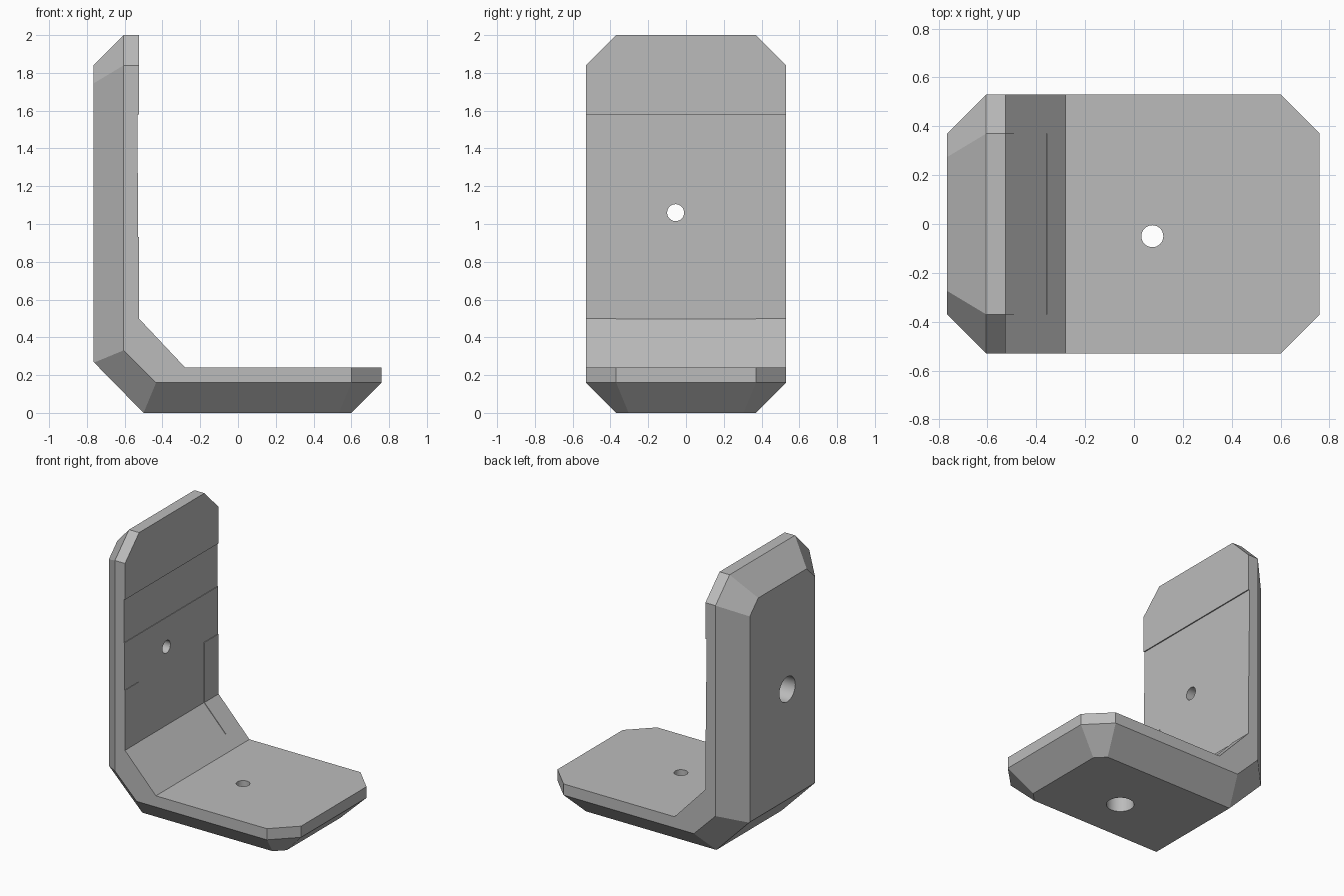
import bpy, bmesh, math
from mathutils import Vector, Matrix

cube = bpy.data.objects.get("Cube")
if cube:
    bpy.data.objects.remove(cube, do_unlink=True)

HALF, FLAT, CUT = 0.53, 0.37, 0.16   # half width, flat half width, chamfer size
R2 = math.sqrt(2)

grey = bpy.data.materials.new("plain grey")
grey.use_nodes = True
colour = (0.5, 0.5, 0.5, 1)
grey.diffuse_color = colour
grey.node_tree.nodes["Principled BSDF"].inputs["Base Color"].default_value = colour


def add_object(name, bm):
    bmesh.ops.recalc_face_normals(bm, faces=bm.faces)
    mesh = bpy.data.meshes.new(name)
    bm.to_mesh(mesh)
    bm.free()
    mesh.materials.append(grey)
    obj = bpy.data.objects.new(name, mesh)
    bpy.context.collection.objects.link(obj)
    return obj


def prism(profile, half):
    """Extrude an x-z profile across y from -half to half."""
    bm = bmesh.new()
    face = bm.faces.new([bm.verts.new((x, -half, z)) for x, z in profile])
    ext = bmesh.ops.extrude_face_region(bm, geom=[face])
    verts = [v for v in ext["geom"] if isinstance(v, bmesh.types.BMVert)]
    bmesh.ops.translate(bm, verts=verts, vec=(0, 2 * half, 0))
    bmesh.ops.recalc_face_normals(bm, faces=bm.faces)
    return bm


def slice_off(bm, point, normal):
    """Remove everything beyond a plane and cap the opening."""
    bmesh.ops.bisect_plane(bm, geom=bm.verts[:] + bm.edges[:] + bm.faces[:], dist=1e-5,
                           plane_co=point, plane_no=Vector(normal).normalized(),
                           clear_outer=True)
    bmesh.ops.holes_fill(bm, edges=[e for e in bm.edges if e.is_boundary], sides=0)


def subtract(target, cutter):
    cutter.hide_render = True
    mod = target.modifiers.new("cut", 'BOOLEAN')
    mod.operation, mod.solver, mod.object = 'DIFFERENCE', 'EXACT', cutter
    bpy.context.view_layer.objects.active = target
    bpy.ops.object.modifier_apply(modifier=mod.name)
    bpy.data.objects.remove(cutter, do_unlink=True)


# L-shaped body with a sloped inner and outer corner
body = prism([(-.5, 0), (.6, 0), (.76, .16), (.76, .24), (-.28, .24), (-.525, .5),
              (-.525, 2), (-.605, 2), (-.765, 1.84), (-.765, .27)], HALF)

for s in (-1, 1):
    # chamfers along the outer side edges
    slice_off(body, (0, s * FLAT, 0), (0, s, -1))
    slice_off(body, (-.765, s * FLAT, 1), (-1, s, 0))
    slice_off(body, (-.5, s * FLAT, 0), (-1 / R2, s, -1 / R2))
    # clipped corners of floor and wall
    slice_off(body, (.6, s * HALF, .2), (1, s, 0))
    slice_off(body, (-.6, s * HALF, 1.84), (0, s, 1))
    # sloped facets where the clipped corners meet the chamfers
    slice_off(body, (.6, s * HALF, CUT), (1, s, -R2))
    slice_off(body, (-.605, s * HALF, 1.84), (-1.6, s, 1))

bracket = add_object("corner_bracket", body)

# shallow recesses on the inner face
subtract(bracket, add_object("wall_recess", prism(
    [(-.529, .93), (-.4, .93), (-.4, 1.58), (-.533, 1.58), (-.533, 1.27), (-.529, 1.27)], .7)))
subtract(bracket, add_object("corner_recess", prism(
    [(-.529, .94), (-.529, .498), (-.358, .317), (-.34, .334), (-.4, .5), (-.4, .94)], FLAT)))


# screw holes with a wider bore on the outer side
def bore(name, centre, radius, depth, turn):
    bm = bmesh.new()
    bmesh.ops.create_cone(bm, cap_ends=True, segments=32, radius1=radius, radius2=radius,
                          depth=depth, matrix=Matrix.Translation(centre) @ turn)
    subtract(bracket, add_object(name, bm))


upright = Matrix.Identity(4)
sideways = Matrix.Rotation(math.pi / 2, 4, 'Y')
for radius, depth in ((.045, 1), (.09, .26)):
    bore("floor_hole", (.075, -.05, 0), radius, depth, upright)
    bore("wall_hole", (-.765, -.055, 1.06), radius, depth, sideways)

bpy.ops.object.select_all(action='DESELECT')
bracket.select_set(True)
bpy.context.view_layer.objects.active = bracket
bpy.ops.object.shade_smooth_by_angle(angle=math.radians(20))
